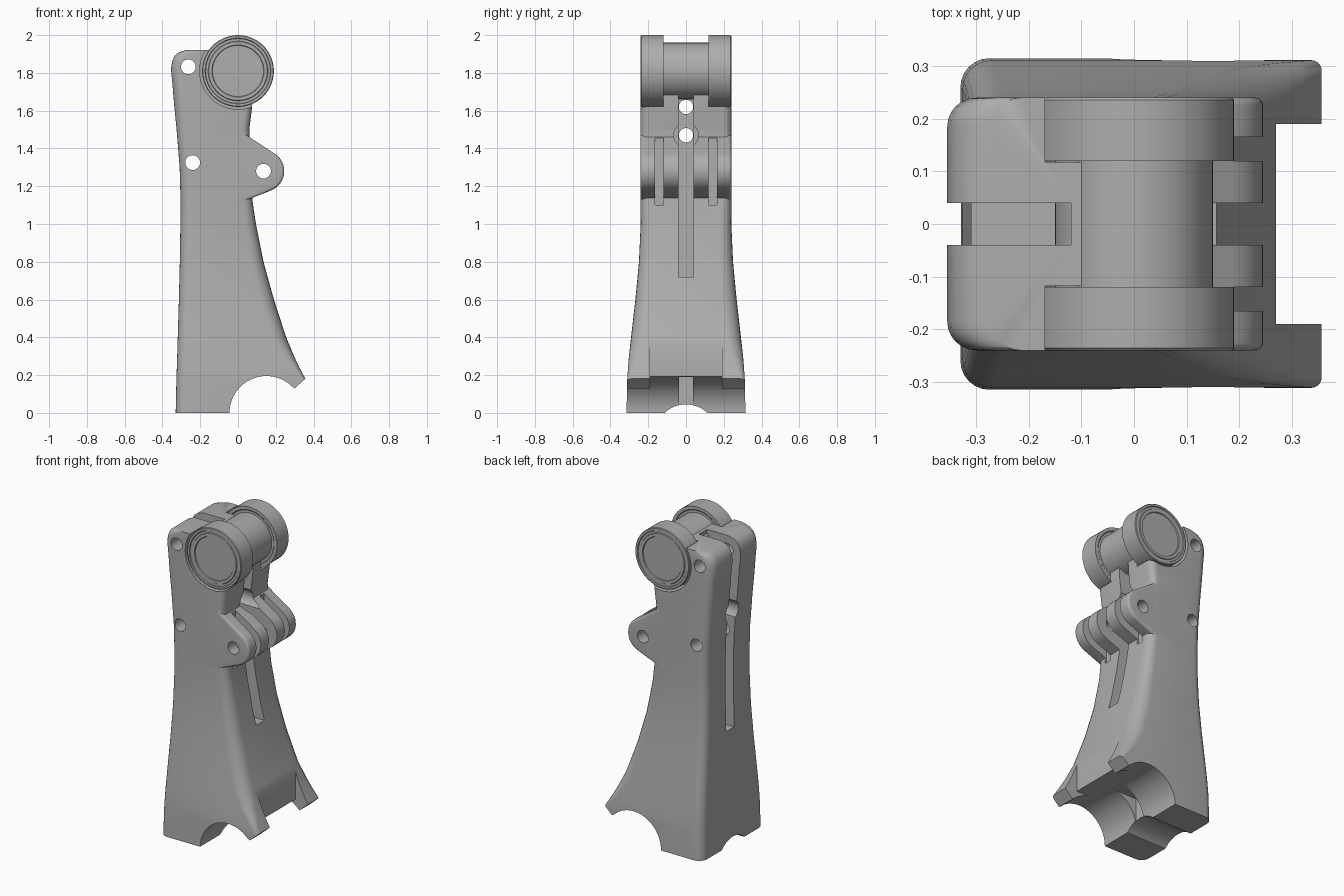
import bpy, bmesh
from math import cos, sin, pi, radians
from mathutils import Matrix, Vector

cube = bpy.data.objects.get("Cube")
if cube:
    bpy.data.objects.remove(cube, do_unlink=True)

grey = bpy.data.materials.new("plain grey")
grey.use_nodes = True
grey.diffuse_color = (0.42, 0.42, 0.42, 1)
grey.node_tree.nodes["Principled BSDF"].inputs["Base Color"].default_value = grey.diffuse_color


def finish(bm, name):
    bmesh.ops.recalc_face_normals(bm, faces=bm.faces)
    mesh = bpy.data.meshes.new(name)
    bm.to_mesh(mesh)
    bm.free()
    mesh.materials.append(grey)
    ob = bpy.data.objects.new(name, mesh)
    bpy.context.collection.objects.link(ob)
    return ob


def loft(rings, name, closed=False):
    bm = bmesh.new()
    loops = [[bm.verts.new(p) for p in ring] for ring in rings]
    n = len(loops[0])
    pairs = list(zip(loops, loops[1:] + loops[:1])) if closed else list(zip(loops, loops[1:]))
    for a, b in pairs:
        for i in range(n):
            j = (i + 1) % n
            bm.faces.new((a[i], a[j], b[j], b[i]))
    if not closed:
        bm.faces.new(loops[0])
        bm.faces.new(loops[-1])
    return finish(bm, name)


def prism(outline, half, name):
    return loft([[(x, y, z) for x, z in outline] for y in (-half, half)], name)


def box(x0, x1, y0, y1, z0, z1):
    return loft([[(x0, y0, z), (x1, y0, z), (x1, y1, z), (x0, y1, z)] for z in (z0, z1)], "cutter")


def rod(axis, a, b, z, r, start, end):
    """Cylinder along x or y; a is its position on the other level axis."""
    ring = [(r * cos(2 * pi * i / 48), r * sin(2 * pi * i / 48)) for i in range(48)]
    if axis == "x":
        return loft([[(x, a + u, z + v) for u, v in ring] for x in (start, end)], "cutter")
    return loft([[(b + u, y, z + v) for u, v in ring] for y in (start, end)], "cutter")


def combine(target, other, operation="DIFFERENCE"):
    mod = target.modifiers.new("combine", "BOOLEAN")
    mod.operation, mod.solver, mod.object = operation, "EXACT", other
    depsgraph = bpy.context.evaluated_depsgraph_get()
    mesh = bpy.data.meshes.new_from_object(target.evaluated_get(depsgraph))
    target.modifiers.clear()
    target.data = mesh
    bpy.data.objects.remove(other, do_unlink=True)


def shade(ob, angle=32):
    bpy.ops.object.select_all(action="DESELECT")
    ob.select_set(True)
    bpy.context.view_layer.objects.active = ob
    bpy.ops.object.shade_smooth_by_angle(angle=radians(angle))


# Tapered arm: height, back, front, half width, front corner radius
stations = [
    (0, -.33, .36, .315, .02), (.18, -.326, .357, .311, .02), (.24, -.324, .325, .307, .04),
    (.3, -.322, .297, .302, .06), (.4, -.319, .255, .291, .08), (.6, -.313, .19, .268, .08),
    (.8, -.308, .135, .249, .07), (1, -.305, .095, .24, .06), (1.12, -.304, .077, .24, .05),
    (1.3, -.309, .063, .24, .04), (1.5, -.325, .06, .24, .04), (1.62, -.337, .075, .24, .04),
    (1.75, -.348, .08, .24, .04), (1.82, -.355, .08, .24, .04), (1.86, -.349, .08, .24, .04),
    (1.89, -.336, .08, .24, .04), (1.91, -.312, .08, .24, .04), (1.922, -.27, .08, .24, .04)]
rings = []
for z, back, front, half, rf in stations:
    ring = []
    for sx, sy, r, first in ((1, 1, rf, 0), (-1, 1, .055, 90), (-1, -1, .055, 180), (1, -1, rf, 270)):
        cx = front - r if sx > 0 else back + r
        for i in range(7):
            t = radians(first + 15 * i)
            ring.append((cx + r * cos(t), sy * (half - r) + r * sin(t), z))
    rings.append(ring)
arm = loft(rings, "arm")

# Hinge lug with rounded outer edges
tip = [(.135 + .11 * cos(radians(t)), 1.28 + .11 * sin(radians(t))) for t in range(62, -71, -11)]
lug = prism([(-.02, 1.12), (-.02, 1.505), (0, 1.5)] + tip + [(.03, 1.12)], .24, "lug")
bm = bmesh.new()
bm.from_mesh(lug.data)
rim = [e for e in bm.edges if abs(e.verts[0].co.y - e.verts[1].co.y) < .001]
bmesh.ops.bevel(bm, geom=rim, offset=.025, segments=4, profile=.5, affect="EDGES", clamp_overlap=True)
bm.to_mesh(lug.data)
bm.free()
combine(arm, lug, "UNION")

# Foot: round saddle, front notch, cross channel
arch = [(.15 + .195 * cos(radians(t)), .195 * sin(radians(t))) for t in range(180, 40, -5)]
foot = prism(arch + [(.3, .13), (.5, .31), (.5, -.1), (-.045, -.1)], .5, "cutter")
combine(arm, foot)
combine(arm, box(.27, .5, -.19, .19, -.1, .45))
combine(arm, box(.15, .4, -.19, .19, -.1, .192))
combine(arm, box(-.045, .3, -.036, .036, -.1, .19))
combine(arm, rod("x", 0, 0, -.12, .165, -.5, .5))

# Slots front and back, gaps between the lug plates
combine(arm, box(-.05, .5, -.04, .04, .72, 1.69))
combine(arm, box(-.5, -.12, -.04, .04, .72, 2))
for side in (-1, 1):
    combine(arm, box(.068, .5, *sorted((side * .12, side * .165)), 1.1, 1.48))

# Bored holes
combine(arm, rod("x", 0, 0, 1.47, .065, -.5, -.13))
combine(arm, rod("x", 0, 0, 1.47, .065, -.04, .5))
combine(arm, rod("x", 0, 0, 1.47, .038, -.5, .5))
combine(arm, rod("x", 0, 0, 1.62, .038, -.5, .5))
for x, z in ((.135, 1.28), (-.24, 1.325), (-.263, 1.832)):
    combine(arm, rod("y", 0, x, z, .039, -.5, .5))

# Room for the roller flanges
for side in (-1, 1):
    combine(arm, rod("y", 0, 0, 1.81, .203, side * .118, side * .5))
shade(arm)

# Roller: shaft with two ringed flanges
half_profile = [(.15, .124), (.165, .124), (.17, .12), (.19, .12), (.19, .236), (.186, .24), (.174, .24), (.171, .235),
                (.158, .235), (.155, .24), (.138, .24), (.135, .234)]
profile = [(r, -y) for r, y in reversed(half_profile)] + half_profile
rings = [[(r * cos(2 * pi * i / 64), y, 1.81 + r * sin(2 * pi * i / 64)) for i in range(64)] for r, y in profile]
shade(loft(rings, "roller"))
